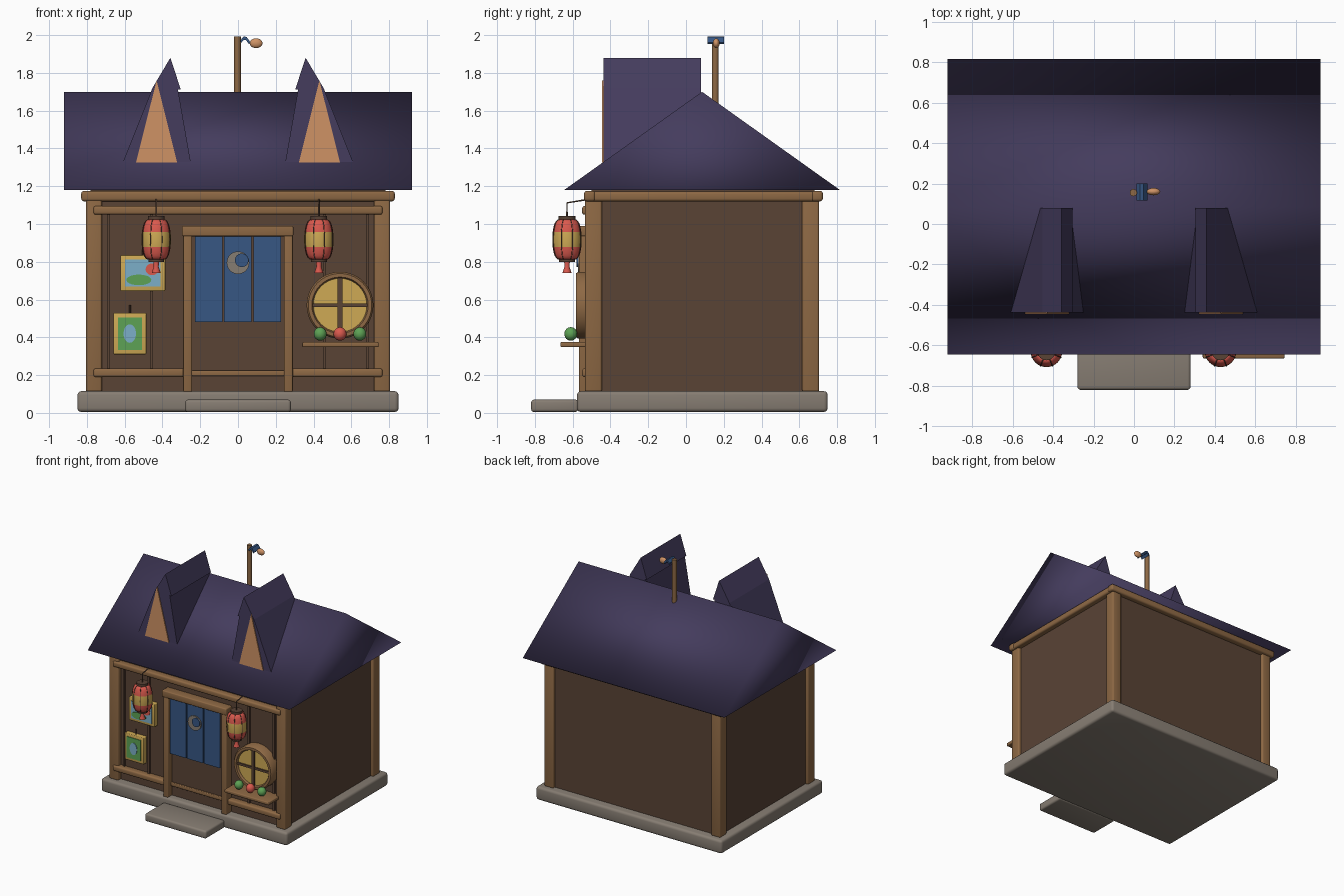
import bpy, bmesh, math
from mathutils import Matrix, Vector

if "Cube" in bpy.data.objects:
    bpy.data.objects.remove(bpy.data.objects["Cube"])


def mat(name, r, g, b):
    m = bpy.data.materials.new(name)
    m.diffuse_color = (r, g, b, 1)
    m.use_nodes = True
    m.node_tree.nodes["Principled BSDF"].inputs["Base Color"].default_value = m.diffuse_color
    return m


ROOF = mat("roof_purple", 0.058, 0.045, 0.110)
WALL = mat("dark_brown", 0.100, 0.056, 0.036)
WOOD = mat("timber", 0.270, 0.140, 0.058)
STONE = mat("stone_grey", 0.240, 0.205, 0.170)
BLUE = mat("cloth_blue", 0.038, 0.095, 0.230)
RED = mat("lantern_red", 0.700, 0.100, 0.075)
GOLD = mat("gold", 0.620, 0.400, 0.090)
TAN = mat("warm_tan", 0.620, 0.290, 0.130)
GREEN = mat("leaf_green", 0.110, 0.360, 0.090)
SKY = mat("pale_blue", 0.200, 0.430, 0.580)


def finish(name, bm, mats, smooth=None):
    bmesh.ops.recalc_face_normals(bm, faces=bm.faces)
    me = bpy.data.meshes.new(name)
    bm.to_mesh(me)
    bm.free()
    ob = bpy.data.objects.new(name, me)
    bpy.context.collection.objects.link(ob)
    for m in (mats if isinstance(mats, list) else [mats]):
        me.materials.append(m)
    if smooth:
        bpy.ops.object.select_all(action='DESELECT')
        ob.select_set(True)
        bpy.context.view_layer.objects.active = ob
        bpy.ops.object.shade_smooth_by_angle(angle=math.radians(smooth))
    return ob


def box(name, x, y, z, m, bevel=0.0):
    bm = bmesh.new()
    size = [b - a for a, b in (x, y, z)]
    mid = [(a + b) / 2 for a, b in (x, y, z)]
    bmesh.ops.create_cube(bm, size=1, matrix=Matrix.Translation(mid) @ Matrix.Diagonal((*size, 1)))
    if bevel:
        bmesh.ops.bevel(bm, geom=bm.edges[:], offset=bevel, segments=3, profile=0.5, affect='EDGES')
    return finish(name, bm, m, 40 if bevel else None)


def prism(name, pts, y0, y1, m):
    """Extrude an (x, z) outline along y."""
    bm = bmesh.new()
    a = [bm.verts.new((x, y0, z)) for x, z in pts]
    b = [bm.verts.new((x, y1, z)) for x, z in pts]
    bm.faces.new(a)
    bm.faces.new(b[::-1])
    n = len(pts)
    for i in range(n):
        bm.faces.new((a[i], b[i], b[(i + 1) % n], a[(i + 1) % n]))
    return finish(name, bm, m)


def disc(name, cx, cz, rx, rz, y0, y1, m, n=32):
    pts = [(cx + rx * math.cos(2 * math.pi * i / n), cz + rz * math.sin(2 * math.pi * i / n)) for i in range(n)]
    return prism(name, pts, y0, y1, m)


def ball(name, c, r, m):
    bm = bmesh.new()
    bmesh.ops.create_uvsphere(bm, u_segments=20, v_segments=12, radius=1,
                              matrix=Matrix.Translation(c) @ Matrix.Diagonal((*r, 1)))
    return finish(name, bm, m, 60)


def lathe(name, c, profile, mats, rule=None, n=24):
    """Spin a (radius, z) profile around a vertical axis."""
    bm = bmesh.new()
    rings = [[bm.verts.new((c[0] + r * math.cos(2 * math.pi * i / n), c[1] + r * math.sin(2 * math.pi * i / n), z))
              for i in range(n)] for r, z in profile]
    for k in range(len(rings) - 1):
        for i in range(n):
            j = (i + 1) % n
            f = bm.faces.new((rings[k][i], rings[k][j], rings[k + 1][j], rings[k + 1][i]))
            if rule:
                f.material_index = rule(f.calc_center_median().z)
    bm.faces.new(rings[0])
    bm.faces.new(rings[-1])
    return finish(name, bm, mats, 40)


def tube(name, pts, r, m):
    cu = bpy.data.curves.new(name, 'CURVE')
    cu.dimensions = '3D'
    cu.bevel_depth = r
    cu.bevel_resolution = 1
    cu.use_fill_caps = True
    s = cu.splines.new('POLY')
    s.points.add(len(pts) - 1)
    for p, q in zip(s.points, pts):
        p.co = (*q, 1)
    ob = bpy.data.objects.new(name, cu)
    bpy.context.collection.objects.link(ob)
    cu.materials.append(m)


# Foundation and walls
box("foundation", (-0.85, 0.85), (-0.577, 0.75), (0.005, 0.115), STONE, 0.02)
box("front_step", (-0.28, 0.28), (-0.82, -0.57), (0.005, 0.07), STONE, 0.015)
box("walls", (-0.78, 0.78), (-0.50, 0.68), (0.10, 1.18), WALL)

# Corner posts, top beams and front rails
for s in (-1, 1):
    x = sorted((s * 0.72, s * 0.805))
    box("front_corner_post", x, (-0.535, -0.445), (0.11, 1.14), WOOD, 0.012)
    box("back_corner_post", x, (0.615, 0.705), (0.11, 1.14), WOOD, 0.012)
    box("side_top_beam", sorted((s * 0.765, s * 0.825)), (-0.535, 0.72), (1.12, 1.172), WOOD, 0.014)
    box("bottom_rail", sorted((s * 0.285, s * 0.765)), (-0.55, -0.49), (0.19, 0.235), WOOD, 0.012)
    box("door_post", sorted((s * 0.243, s * 0.29)), (-0.567, -0.49), (0.11, 0.945), WOOD, 0.008)
    for px in (0.685, 0.457):
        box("wall_batten", (s * px - 0.008, s * px + 0.008), (-0.515, -0.49), (0.22, 1.06), WALL)
box("front_top_beam", (-0.83, 0.83), (-0.54, -0.48), (1.12, 1.175), WOOD, 0.015)
box("back_top_beam", (-0.83, 0.83), (0.665, 0.725), (1.12, 1.175), WOOD, 0.015)
box("front_upper_rail", (-0.765, 0.765), (-0.55, -0.49), (1.05, 1.095), WOOD, 0.012)

# Doorway with hanging cloth and crescent
box("door_lintel", (-0.297, 0.293), (-0.573, -0.49), (0.935, 0.99), WOOD, 0.008)
box("door_panel", (-0.245, 0.245), (-0.515, -0.49), (0.11, 0.94), WALL)
box("door_sill_rail", (-0.245, 0.245), (-0.53, -0.49), (0.195, 0.225), WOOD, 0.006)
for cx in (-0.154, -0.001, 0.154):
    box("cloth_panel", (cx - 0.073, cx + 0.073), (-0.562, -0.550), (0.48, 0.937), BLUE)
disc("crescent_moon", 0, 0.795, 0.06, 0.06, -0.571, -0.562, STONE)
disc("crescent_shadow", 0.02, 0.808, 0.036, 0.036, -0.580, -0.571, BLUE)


# Framed pictures
def picture(x, z, m):
    box("picture_frame", x, (-0.54, -0.49), z, GOLD, 0.006)
    box("picture_canvas", (x[0] + 0.024, x[1] - 0.024), (-0.545, -0.535), (z[0] + 0.024, z[1] - 0.024), m)
    mx = (x[0] + x[1]) / 2
    tube("picture_hook", [(mx, -0.515, z[1]), (mx, -0.515, z[1] + 0.04)], 0.005, WALL)


picture((-0.622, -0.385), (0.645, 0.835), SKY)
disc("painted_hill", -0.525, 0.704, 0.066, 0.028, -0.550, -0.545, GREEN)
disc("painted_sun", -0.455, 0.76, 0.034, 0.031, -0.550, -0.545, RED)
picture((-0.66, -0.485), (0.31, 0.53), GREEN)
disc("painted_pond", -0.573, 0.42, 0.033, 0.049, -0.550, -0.545, SKY)

# Round window
WX, WZ = 0.54, 0.57
disc("window_glass", WX, WZ, 0.155, 0.155, -0.565, -0.49, GOLD, 40)
bm = bmesh.new()
N = 40
section = [(0.142, -0.49), (0.142, -0.572), (0.149, -0.583), (0.168, -0.583), (0.177, -0.572), (0.177, -0.49)]
loops = [[bm.verts.new((WX + r * math.cos(2 * math.pi * i / N), y, WZ + r * math.sin(2 * math.pi * i / N)))
          for r, y in section] for i in range(N)]
for i in range(N):
    p, q = loops[i], loops[(i + 1) % N]
    for k in range(6):
        bm.faces.new((p[k], q[k], q[(k + 1) % 6], p[(k + 1) % 6]))
finish("window_ring", bm, WOOD, 40)
box("window_bar_upright", (WX - 0.012, WX + 0.012), (-0.580, -0.56), (WZ - 0.145, WZ + 0.145), WALL)
box("window_bar_level", (WX - 0.145, WX + 0.145), (-0.576, -0.56), (WZ - 0.009, WZ + 0.009), WALL)

# Window shelf with round plants
box("window_shelf", (0.34, 0.745), (-0.665, -0.50), (0.348, 0.375), WOOD, 0.007)
for px, m in ((0.435, GREEN), (0.54, RED), (0.645, GREEN)):
    ball("shelf_plant", (px, -0.61, 0.418), (0.034, 0.034, 0.036), m)

# Hanging lanterns
for lx in (-0.433, 0.428):
    c = (lx, -0.63)
    shell = [(0.042 + 0.036 * math.cos(t) ** 0.8, 0.918 + 0.105 * math.sin(t))
             for t in [math.radians(-88 + 176 * i / 16) for i in range(17)]]
    lathe("lantern_body", c, shell, [RED, GOLD], lambda z: int(0.872 < z < 0.958))
    lathe("lantern_top_cap", c, [(0.044, 1.015), (0.044, 1.042)], WALL)
    lathe("lantern_bottom_cap", c, [(0.042, 0.798), (0.042, 0.822)], WALL)
    lathe("lantern_tassel", c, [(0.024, 0.74), (0.013, 0.775), (0.015, 0.80)], RED, n=12)
    for i in range(8):
        a = 2 * math.pi * (i + 0.5) / 8
        tube("lantern_rib", [(lx + r * math.cos(a), -0.63 + r * math.sin(a), z) for r, z in shell], 0.0025, WALL)
    tube("lantern_cord", [(lx, -0.63, 1.04), (lx, -0.63, 1.112), (lx, -0.52, 1.13)], 0.005, WALL)

# Main roof, softly shaded gable prism
roof = prism("roof", [(-0.645, 1.18), (0.815, 1.18), (0.085, 1.70)], -0.922, 0.922, ROOF)
roof.data.transform(Matrix.Rotation(math.radians(90), 4, 'Z'))
roof.data.shade_smooth()

# Leaning dormers with tan gable fronts
for s in (-1, 1):
    outline = [(0.61, 1.325), (0.453, 1.72), (0.358, 1.88), (0.303, 1.712), (0.318, 1.712), (0.25, 1.325)]
    prism("dormer", [(s * x, z) for x, z in outline], -0.437, 0.08, ROOF)
    prism("dormer_front", [(s * x, z) for x, z in ((0.54, 1.325), (0.322, 1.325), (0.431, 1.76))],
          -0.444, -0.436, TAN)

# Ridge pole with blue ribbon and tan weight
lathe("roof_pole", (-0.003, 0.155), [(0.018, 1.60), (0.018, 1.992)], WOOD, n=16)
top = [(0.012, 1.972), (0.03, 1.993), (0.046, 1.99), (0.066, 1.962)]
low = [(0.058, 1.952), (0.042, 1.974), (0.031, 1.975), (0.016, 1.958)]
prism("pole_ribbon", top + low, 0.115, 0.2, BLUE)
ball("pole_weight", (0.096, 0.16, 1.957), (0.034, 0.018, 0.026), TAN)
